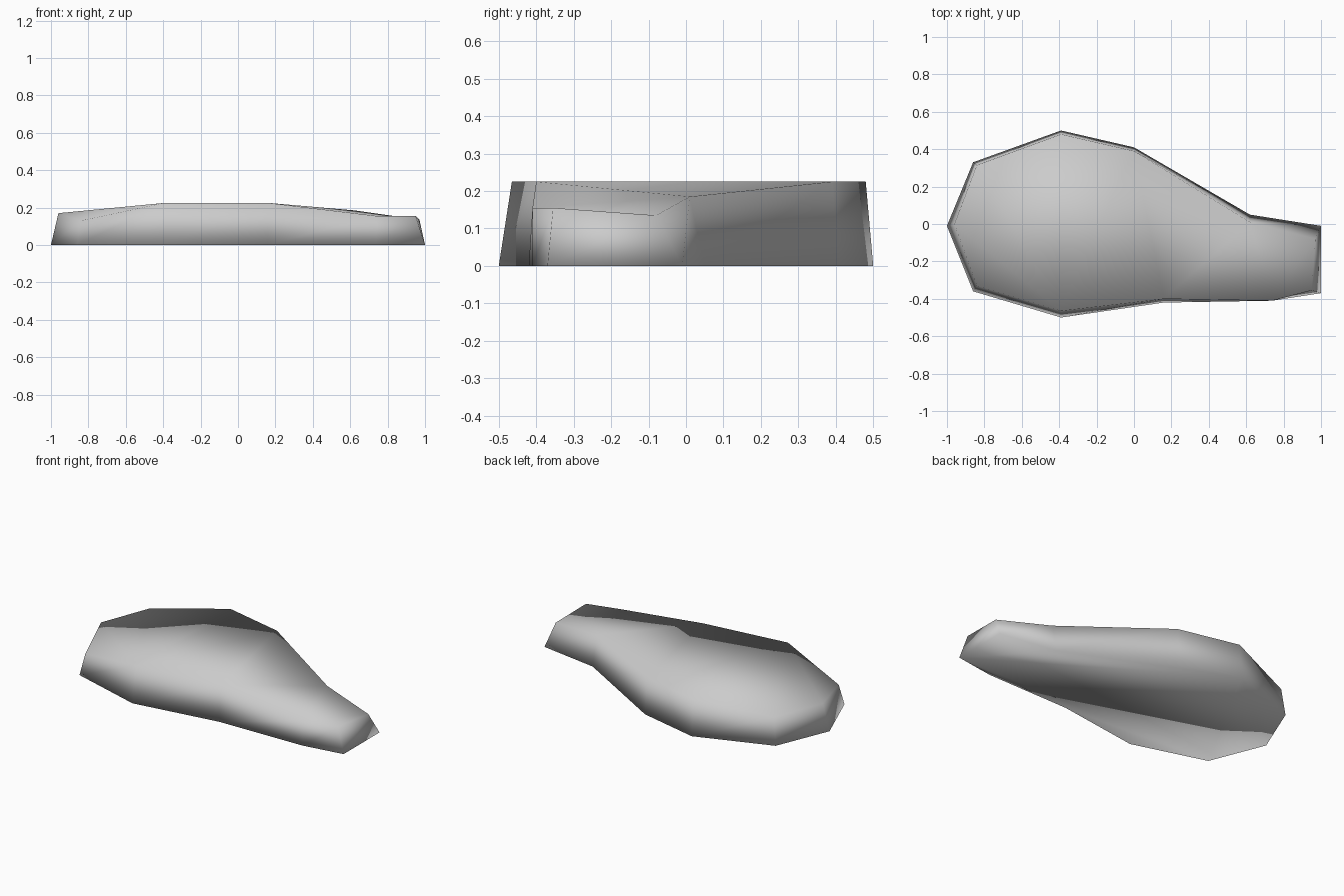
import bpy
import bmesh

default = bpy.data.objects.get("Cube")
if default:
    bpy.data.objects.remove(default, do_unlink=True)

# One plain stone colour
grey = bpy.data.materials.new("pale_grey")
grey.use_nodes = True
colour = (0.6, 0.6, 0.6, 1)
grey.diffuse_color = colour
grey.node_tree.nodes["Principled BSDF"].inputs["Base Color"].default_value = colour

# Ground outline, then the slightly inset upper rim with its varying height
base = [(-1, -.01), (-.86, -.36), (-.39, -.5), (.16, -.42), (.74, -.41), (1, -.37),
        (1, -.01), (.62, .05), (0, .41), (-.39, .5), (-.86, .33)]
rim = [(-.96, 0, .17), (-.84, -.33, .13), (-.39, -.465, .225), (.16, -.4, .225),
       (.74, -.41, .155), (.95, -.355, .155), (.97, -.08, .135), (.62, .01, .185),
       (0, .39, .225), (-.39, .48, .225), (-.84, .315, .17)]

bm = bmesh.new()
low = [bm.verts.new((x, y, 0)) for x, y in base]
high = [bm.verts.new(p) for p in rim]
count = len(low)

# Side walls, underside and top
for i in range(count):
    j = (i + 1) % count
    bm.faces.new((low[i], low[j], high[j], high[i]))
bm.faces.new(low[::-1])
top = bm.faces.new(high)
bmesh.ops.triangulate(bm, faces=[top], ngon_method="BEAUTY")
bmesh.ops.recalc_face_normals(bm, faces=bm.faces)
for face in bm.faces:
    face.smooth = True

mesh = bpy.data.meshes.new("flat_rock")
bm.to_mesh(mesh)
bm.free()
mesh.materials.append(grey)
rock = bpy.data.objects.new("flat_rock", mesh)
bpy.context.collection.objects.link(rock)
